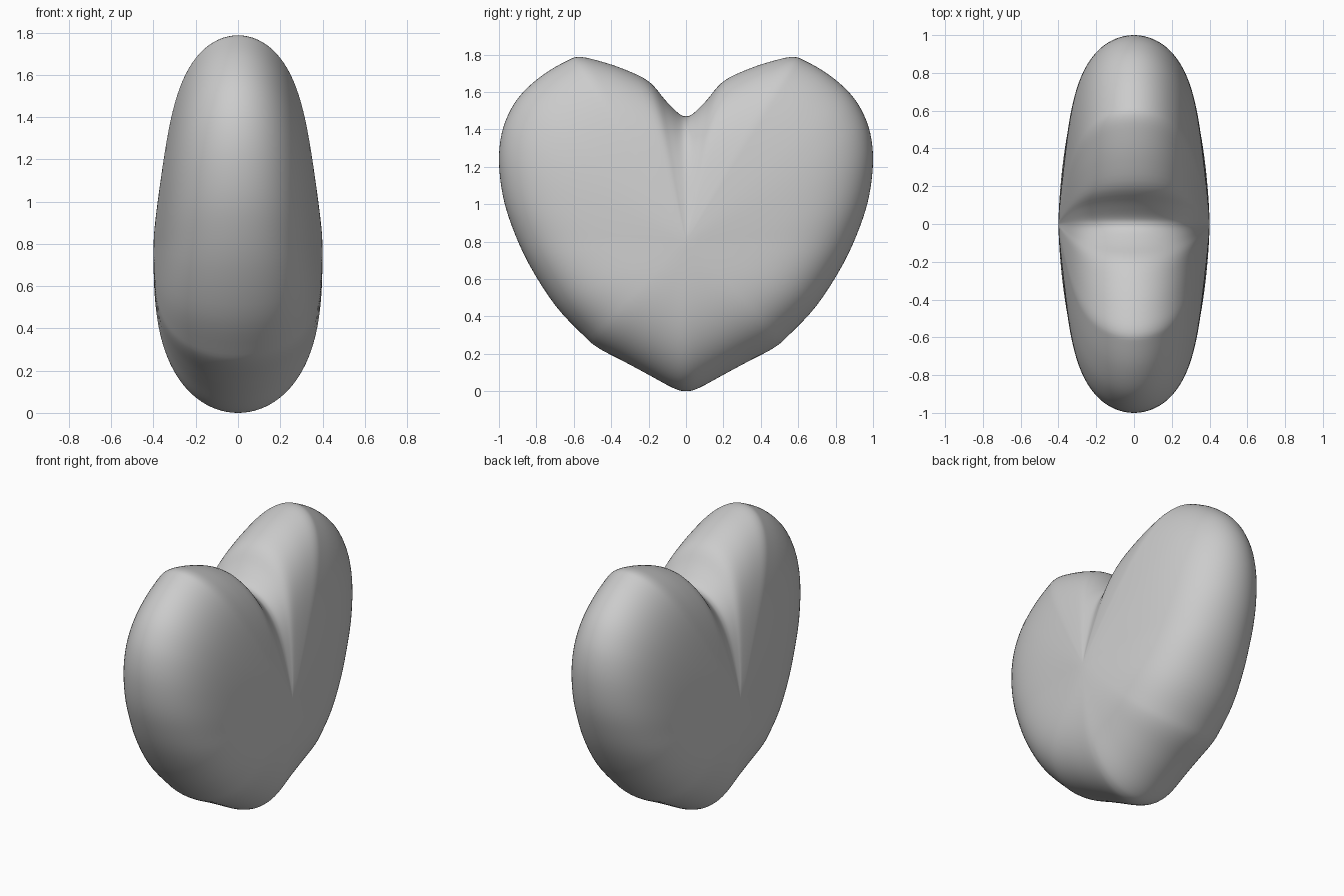
import bpy
import bmesh
import math
from mathutils import Vector

cube = bpy.data.objects.get("Cube")
if cube:
    bpy.data.objects.remove(cube, do_unlink=True)

grey = bpy.data.materials.new("plain_grey")
grey.use_nodes = True
grey.diffuse_color = (0.6, 0.6, 0.6, 1)
grey.node_tree.nodes["Principled BSDF"].inputs["Base Color"].default_value = grey.diffuse_color

# Half outline (y, z) from the bottom tip up to the cleft
half = [(0, 0), (.07, .018), (.2, .088), (.33, .158), (.47, .232), (.55, .3),
        (.7, .46), (.84, .68), (.93, .88), (.98, 1.05), (1, 1.23), (.985, 1.38),
        (.94, 1.5), (.87, 1.6), (.76, 1.695), (.64, 1.765), (.575, 1.787),
        (.48, 1.77), (.34, 1.725), (.2, 1.657), (.11, 1.555), (.04, 1.486), (0, 1.47)]
loop = [Vector(p) for p in half] + [Vector((-y, z)) for y, z in half[-2:0:-1]]
STEPS, RINGS, THICK = 4, 28, 0.4
CENTRE = Vector((0, 0.8))


def smooth_loop(pts, steps):
    """Closed Catmull-Rom curve through the points."""
    out = []
    for i in range(len(pts)):
        a, b, c, d = (pts[(i + k) % len(pts)] for k in (-1, 0, 1, 2))
        for j in range(steps):
            t = j / steps
            out.append(b + (c - a) * t / 2 + (a * 2 - b * 5 + c * 4 - d) * t ** 2 / 2
                       + (b * 3 - a - c * 3 + d) * t ** 3 / 2)
    return out


def half_width(s, up):
    """Half thickness at fraction s of the way to the rim."""
    taper = 0.22 + 0.13 * up if up > 0 else 0.22 * (1 + up)
    power = 6 - 3 * max(0, -up) ** 2
    fall = taper * s * s * 1.1 / (s + 0.1)
    return THICK * (1 - fall) * math.sqrt(max(0, 1 - s ** power))


# Heart body: rings from each domed side meeting at a shared rim
rim = smooth_loop(loop, STEPS)
bm = bmesh.new()
edge = [bm.verts.new((0, p.x, p.y)) for p in rim]
count = len(rim)
for side in (1, -1):
    rings = []
    for r in range(1, RINGS):
        s = 1 - (1 - r / RINGS) ** 2
        ring = []
        for p in rim:
            ray = p - CENTRE
            pos = CENTRE + ray * s
            ring.append(bm.verts.new((side * half_width(s, ray.normalized().y), pos.x, pos.y)))
        rings.append(ring)
    rings.append(edge)
    pole = bm.verts.new((side * THICK, CENTRE.x, CENTRE.y))
    for i in range(count):
        j = (i + 1) % count
        bm.faces.new((pole, rings[0][i], rings[0][j]))
        for inner, outer in zip(rings, rings[1:]):
            bm.faces.new((inner[i], outer[i], outer[j], inner[j]))
bmesh.ops.recalc_face_normals(bm, faces=bm.faces)
for f in bm.faces:
    f.smooth = True

mesh = bpy.data.meshes.new("heart_body")
bm.to_mesh(mesh)
bm.free()
mesh.materials.append(grey)
heart = bpy.data.objects.new("heart_body", mesh)
bpy.context.collection.objects.link(heart)
